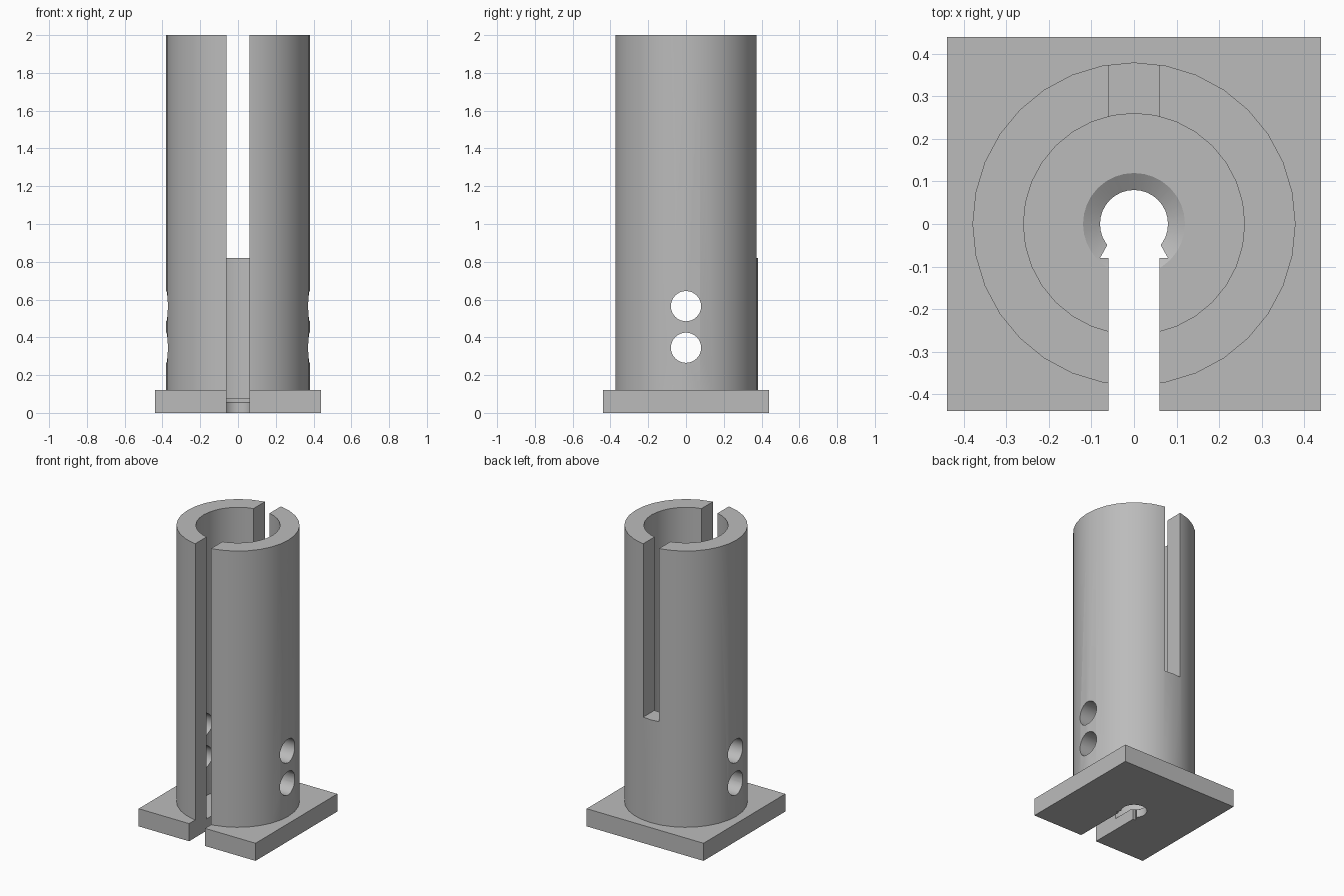
import bpy
import bmesh
from math import pi
from mathutils import Matrix

cube = bpy.data.objects.get("Cube")
if cube:
    bpy.data.objects.remove(cube, do_unlink=True)

grey = bpy.data.materials.new("plain grey")
grey.use_nodes = True
COLOUR = (0.5, 0.5, 0.5, 1)
grey.diffuse_color = COLOUR
grey.node_tree.nodes["Principled BSDF"].inputs["Base Color"].default_value = COLOUR

SIDES = 32
PLATE_HALF, PLATE_TOP = 0.44, 0.12
SLOT_HALF = 0.06


def make_object(name, bm):
    bmesh.ops.recalc_face_normals(bm, faces=bm.faces)
    mesh = bpy.data.meshes.new(name)
    bm.to_mesh(mesh)
    bm.free()
    mesh.materials.append(grey)
    obj = bpy.data.objects.new(name, mesh)
    bpy.context.collection.objects.link(obj)
    return obj


def box(name, low, high):
    bm = bmesh.new()
    bmesh.ops.create_cube(bm, size=1)
    for v in bm.verts:
        v.co = [a + (c + 0.5) * (b - a) for a, b, c in zip(low, high, v.co)]
    return make_object(name, bm)


def cone(name, r_low, r_high, z_low, z_high):
    bm = bmesh.new()
    bmesh.ops.create_cone(bm, cap_ends=True, segments=SIDES, radius1=r_low, radius2=r_high,
                          depth=z_high - z_low,
                          matrix=Matrix.Translation((0, 0, (z_low + z_high) / 2)))
    return make_object(name, bm)


def cross_hole(z):
    bm = bmesh.new()
    bmesh.ops.create_cone(bm, cap_ends=True, segments=SIDES, radius1=0.08, radius2=0.08, depth=2,
                          matrix=Matrix.Translation((0, 0, z)) @ Matrix.Rotation(pi / 2, 4, "Y"))
    return make_object("cross_hole_cutter", bm)


def wedge(side):
    # small flare where the front slot meets the screw hole
    bm = bmesh.new()
    points = [(0.05, -0.045), (0.063, -0.05), (0.08, -0.08), (0.05, -0.08)]
    face = bm.faces.new([bm.verts.new((side * x, y, -0.1)) for x, y in points])
    moved = bmesh.ops.extrude_face_region(bm, geom=[face])["geom"]
    verts = [g for g in moved if isinstance(g, bmesh.types.BMVert)]
    bmesh.ops.translate(bm, verts=verts, vec=(0, 0, 0.2))
    return make_object("flare_cutter", bm)


def combine(target, tool, operation="DIFFERENCE"):
    tool.hide_render = True
    mod = target.modifiers.new(operation.lower(), "BOOLEAN")
    mod.operation, mod.solver, mod.object = operation, "EXACT", tool
    bpy.context.view_layer.objects.active = target
    bpy.ops.object.modifier_apply(modifier=mod.name)
    bpy.data.objects.remove(tool, do_unlink=True)


# square foot plate with the round post on it
holder = box("slotted_tube_holder", (-PLATE_HALF, -PLATE_HALF, 0), (PLATE_HALF, PLATE_HALF, PLATE_TOP))
combine(holder, cone("post", 0.38, 0.38, 0.06, 2), "UNION")

# bore, countersink and screw hole
combine(holder, cone("bore_cutter", 0.26, 0.26, 0.08, 2.2))
combine(holder, cone("countersink_cutter", 0.08, 0.12, 0.055, 0.08001))
combine(holder, cone("screw_hole_cutter", 0.08, 0.08, -0.1, 0.1))

# full-height front slot and shorter back slot
combine(holder, box("front_slot_cutter", (-SLOT_HALF, -1, -0.1), (SLOT_HALF, -0.03, 2.2)))
combine(holder, box("back_slot_cutter", (-SLOT_HALF, 0.1, 0.82), (SLOT_HALF, 1, 2.2)))
for side in (-1, 1):
    combine(holder, wedge(side))

# two holes straight through both sides
for height in (0.345, 0.565):
    combine(holder, cross_hole(height))

bpy.ops.object.select_all(action="DESELECT")
holder.select_set(True)
bpy.context.view_layer.objects.active = holder
bpy.ops.object.shade_smooth_by_angle(angle=pi / 6)
